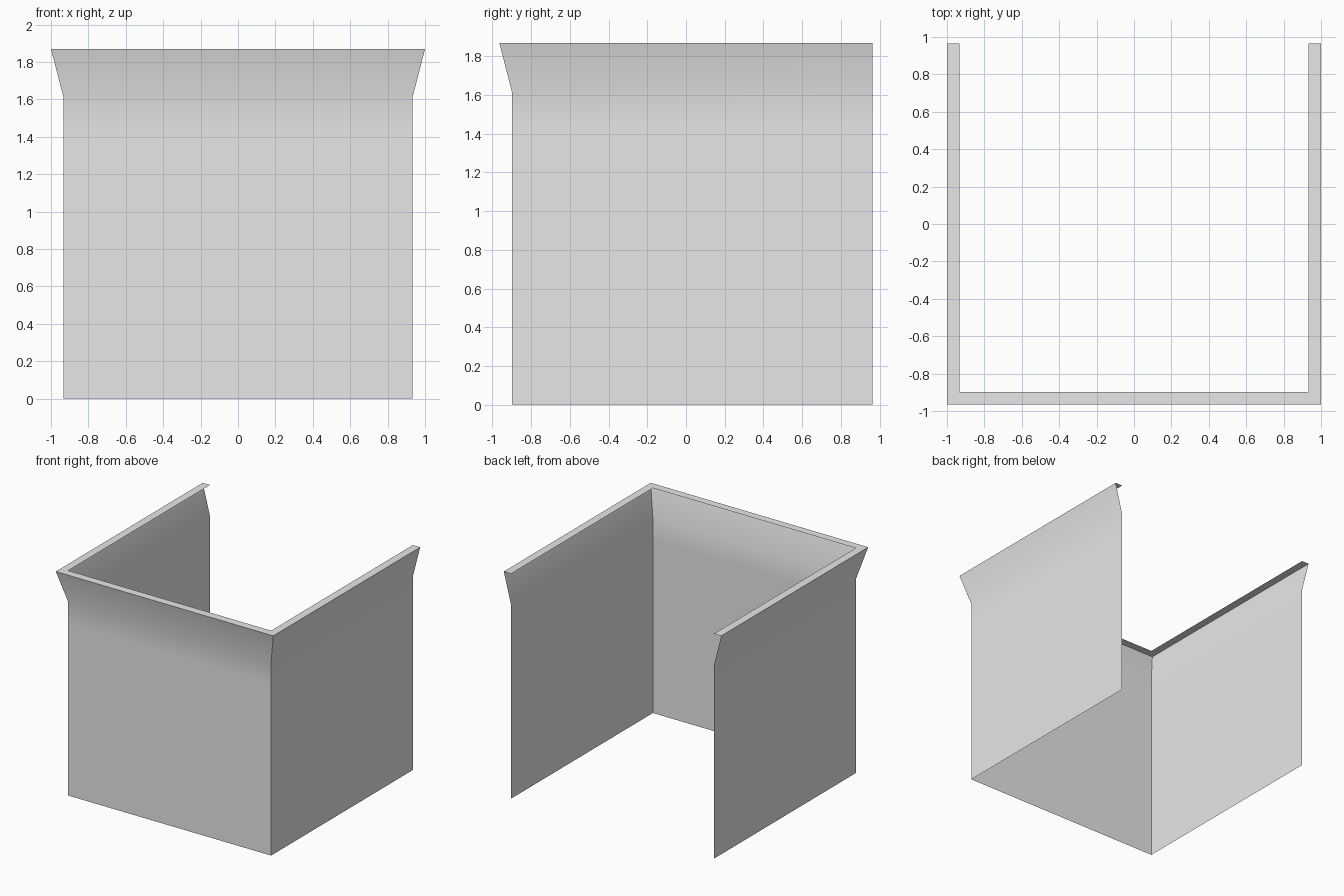
import bpy
import bmesh
import math

if "Cube" in bpy.data.objects:
    bpy.data.objects.remove(bpy.data.objects["Cube"], do_unlink=True)

# Main dimensions
HALF_WIDTH = 0.933
FRONT = -0.898
BACK = 0.965
FLARE = 0.067

# Wall profile: outward offset and height, ending in the flat inward lip
PROFILE = [(0, 0), (0, 1.43), (0, 1.61), (FLARE, 1.87), (0, 1.87)]


def plan(offset):
    """U-shaped plan, open at the back, with mitred front corners."""
    x, y = HALF_WIDTH + offset, FRONT - offset
    return [(-x, BACK), (-x, y), (x, y), (x, BACK)]


# Light grey sheet material
grey = bpy.data.materials.new("light_grey")
grey.use_nodes = True
colour = (0.8, 0.8, 0.8, 1)
grey.diffuse_color = colour
grey.node_tree.nodes["Principled BSDF"].inputs["Base Color"].default_value = colour

# Sweep the profile around the plan to make the thin three-sided wall
bm = bmesh.new()
rings = [[bm.verts.new((x, y, z)) for x, y in plan(offset)] for offset, z in PROFILE]
for low, high in zip(rings, rings[1:]):
    for i in range(len(low) - 1):
        bm.faces.new((low[i], low[i + 1], high[i + 1], high[i]))

mesh = bpy.data.meshes.new("flared_wall")
bm.to_mesh(mesh)
bm.free()
mesh.materials.append(grey)
wall = bpy.data.objects.new("flared_wall", mesh)
bpy.context.collection.objects.link(wall)

# Smooth the gentle flare, keep corners and lip crisp
bpy.ops.object.select_all(action="DESELECT")
wall.select_set(True)
bpy.context.view_layer.objects.active = wall
bpy.ops.object.shade_smooth_by_angle(angle=math.radians(30))
